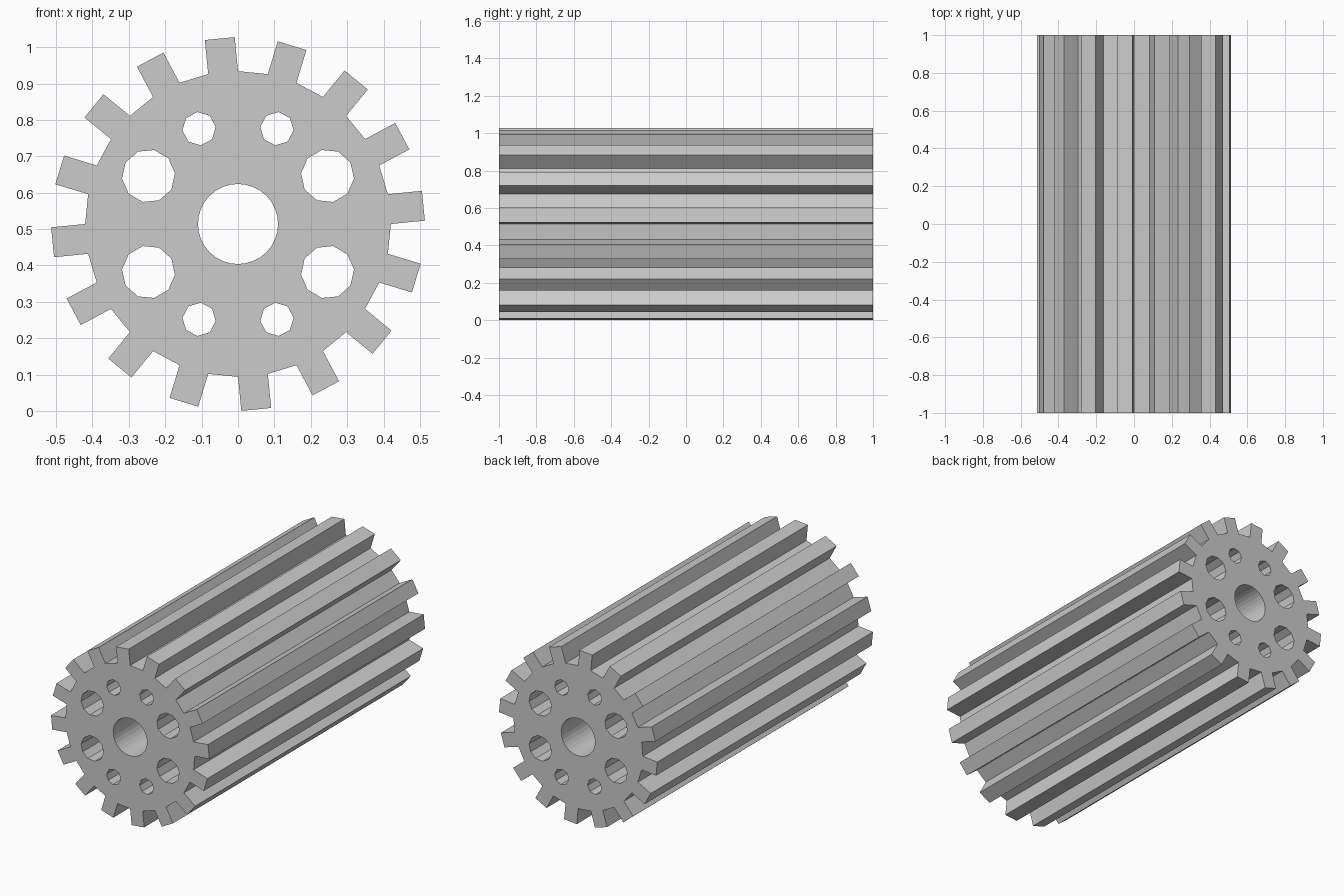
import bpy
import math

TEETH = 16
ROOT_R = 0.42      # radius of the tooth roots
TOOTH_H = 0.094    # straight tooth height
HALF_LEN = 1.0
CENTRE_Z = 0.514

cube = bpy.data.objects.get("Cube")
if cube:
    bpy.data.objects.remove(cube, do_unlink=True)


def polar(r, a, cx=0.0, cy=0.0):
    return (cx + r * math.cos(a), cy + r * math.sin(a))


def ngon(cx, cy, r, sides, tilt=0.0):
    return [polar(r, tilt + math.tau * i / sides, cx, cy) for i in range(sides)]


def gear_outline():
    """Every second side of the root polygon is pushed out as a tooth."""
    step = math.pi / TEETH
    points = []
    for i in range(TEETH):
        a, b = 2 * i * step, (2 * i + 1) * step
        dx, dy = polar(TOOTH_H, (a + b) / 2)
        p, q = polar(ROOT_R, a), polar(ROOT_R, b)
        points += [p, (p[0] + dx, p[1] + dy), (q[0] + dx, q[1] + dy), q]
    return points


# Profile: toothed rim, shaft bore and mirrored lightening holes
loops = [gear_outline(), ngon(0, 0, 0.11, 32)]
tilt = -math.radians(5.6)
for cx, cy, r, sides in ((0.246, 0.132, 0.073, 10), (0.107, 0.262, 0.046, 8)):
    hole = ngon(cx, cy, r, sides, tilt)
    for sx in (1, -1):
        for sy in (1, -1):
            loops.append([(x * sx, y * sy) for x, y in hole])

curve = bpy.data.curves.new("gear_profile", 'CURVE')
curve.dimensions = '2D'
curve.fill_mode = 'BOTH'
curve.extrude = HALF_LEN
for loop in loops:
    spline = curve.splines.new('POLY')
    spline.points.add(len(loop) - 1)
    for point, (x, y) in zip(spline.points, loop):
        point.co = (x, y, 0, 1)
    spline.use_cyclic_u = True

# Long gear body, lying along y
gear = bpy.data.objects.new("gear_body", curve)
bpy.context.collection.objects.link(gear)
gear.location.z = CENTRE_Z
gear.rotation_euler.x = math.pi / 2

bpy.ops.object.select_all(action='DESELECT')
gear.select_set(True)
bpy.context.view_layer.objects.active = gear
bpy.ops.object.convert(target='MESH')
gear = bpy.context.view_layer.objects.active
bpy.ops.object.shade_flat()

# Plain grey metal
grey = bpy.data.materials.new("plain_grey")
grey.use_nodes = True
colour = (0.6, 0.6, 0.6, 1)
grey.diffuse_color = colour
grey.node_tree.nodes["Principled BSDF"].inputs["Base Color"].default_value = colour
gear.data.materials.clear()
gear.data.materials.append(grey)
